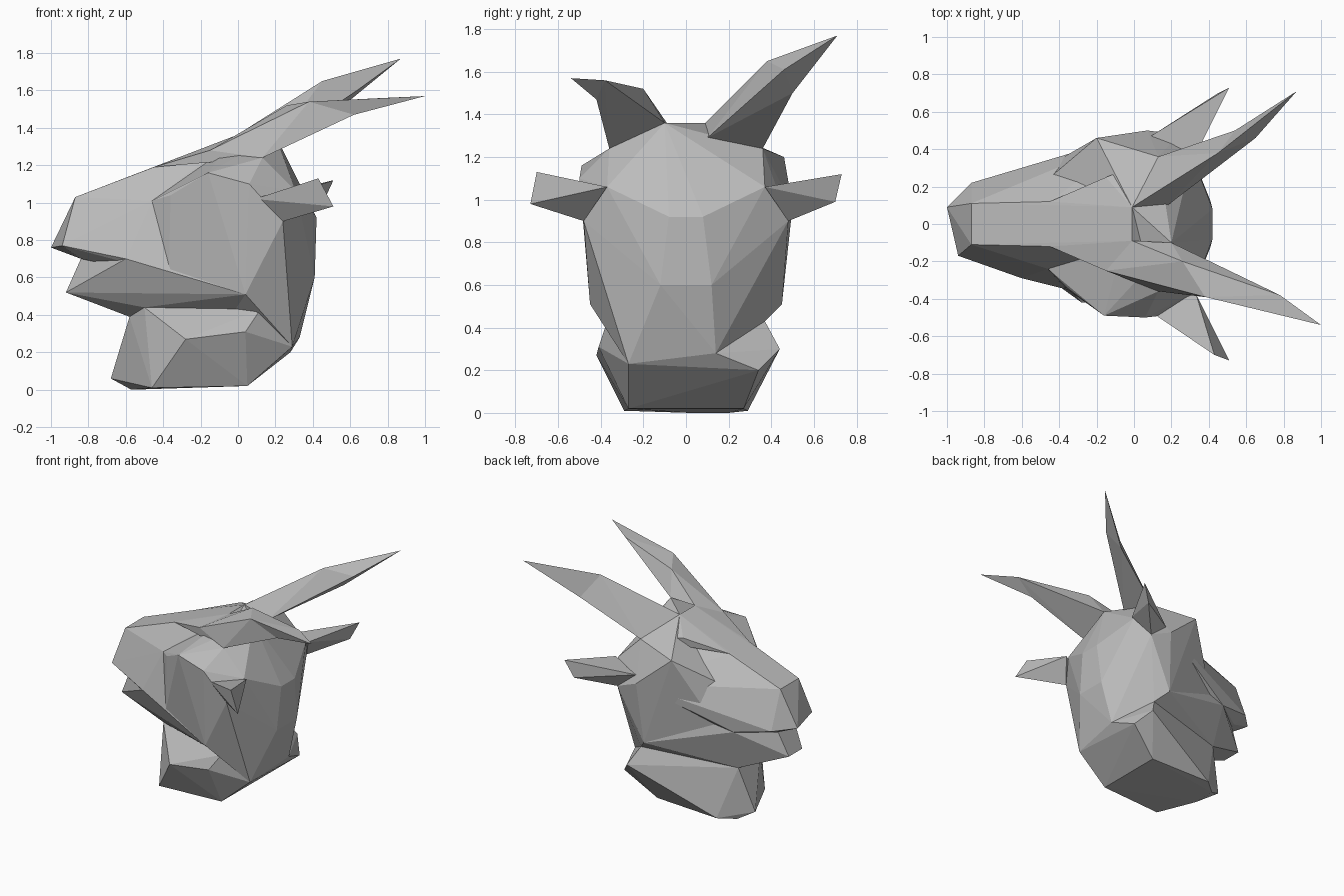
import bpy
import bmesh

default_cube = bpy.data.objects.get("Cube")
if default_cube:
    bpy.data.objects.remove(default_cube, do_unlink=True)

# One plain stone colour for the whole head
stone = bpy.data.materials.new("stone_grey")
stone.use_nodes = True
grey = (.5, .5, .5, 1)
stone.diffuse_color = grey
stone.node_tree.nodes["Principled BSDF"].inputs["Base Color"].default_value = grey


def mirrored(*points):
    """Return the mirror images of the points across y."""
    return [(x, -y, z) for x, y, z in points]


def both_sides(*points):
    """Return the points together with their mirror images."""
    return list(points) + mirrored(*points)


def faceted_part(name, points):
    """Wrap a faceted, flat shaded solid around a few corner points."""
    mesh = bpy.data.meshes.new(name)
    bm = bmesh.new()
    for point in points:
        bm.verts.new(point)
    result = bmesh.ops.convex_hull(bm, input=bm.verts[:])
    unused = {v for v in result["geom_interior"] + result["geom_unused"]
              if isinstance(v, bmesh.types.BMVert)}
    bmesh.ops.delete(bm, geom=list(unused), context="VERTS")
    bmesh.ops.recalc_face_normals(bm, faces=bm.faces[:])
    bm.to_mesh(mesh)
    bm.free()
    mesh.materials.append(stone)
    part = bpy.data.objects.new(name, mesh)
    bpy.context.collection.objects.link(part)


def horn(name, roots, bend, tip):
    """A horn made of a thick base and a slimmer point beyond the bend."""
    faceted_part(name + "_base", roots + bend)
    faceted_part(name + "_point", bend + [tip])


# Landmarks shared by both sides, given for +y
ear_root = (.24, .48, .9)
eye_corner = (-.46, .24, 1.01)
bridge_end = (-.45, .12, 1.19)
forehead = (-.15, .25, 1.28)
crown_side = (.13, .36, 1.24)
crown_front = (-.01, .09, 1.36)
crown_back = (.18, .1, 1.29)
cheek_corner = (.04, .45, .51)
jaw_hinge = (.12, .37, .43)
lip_middle = (-.6, .29, .7)

# Landmarks of the far (+y) side
far_lip = (-.46, .31, .73)
far_cheek = (.07, .5, .97)
far_brow = (-.2, .46, 1.2)

# Landmarks of the near (-y) side
near_lip = (-.37, -.34, .62)
near_brow = [(-.36, -.34, 1.04), (-.16, -.49, 1.16), (.06, -.5, 1.1)]
near_rear_corner = (.29, -.27, .23)
near_jaw_under = (-.5, -.18, .44)

# Single landmarks that sit off the centre line
nape = (.33, .14, .28)
crown_high = (.2, -.1, 1.36)
throat_front = [(-.58, .2, .39), (-.58, -.06, .39)]

# Muzzle, turned slightly to one side
muzzle_tip = [(-1, .09, .76), (-.87, .22, .75), (-.94, -.17, .77)]
muzzle_back = [far_lip, far_cheek, near_lip] + mirrored(cheek_corner)
faceted_part("muzzle", muzzle_tip + muzzle_back + both_sides(
    (-.87, .11, 1.03),      # nose bridge
    (-.84, .13, .7),        # upper lip
    lip_middle, eye_corner, bridge_end, crown_front))

# Forehead ridge widening from the nose bridge towards the horns
faceted_part("forehead", both_sides(
    bridge_end, forehead, crown_front, crown_side))

# Skull, brows and back of the head
skull_sides = [far_lip, far_cheek, far_brow, near_lip, near_rear_corner]
faceted_part("skull", skull_sides + near_brow + [
    nape, crown_high, crown_back, crown_front] + both_sides(
    eye_corner, ear_root, cheek_corner, jaw_hinge, crown_side,
    (.31, .37, 1.06),       # behind the ear
    (.42, .08, .92),        # back of the skull
    (.41, .12, .6)))        # neck

# Lower jaw, tucked under the muzzle
faceted_part("lower_jaw", throat_front + [
    far_lip, near_lip, near_jaw_under] + both_sides(
    (-.84, .1, .7),         # jaw rim
    (-.92, .08, .52),       # jaw tip
    lip_middle, cheek_corner, jaw_hinge))

# Throat block with an offset chin and a longer ridge on the near side
chin = [(-.68, .14, .06), (-.57, .2, 0), (-.57, .02, 0)]
far_throat = [(.19, .44, .3), (.28, .34, .2)]
near_throat = [(-.28, -.42, .27), (.04, -.41, .31),
               near_rear_corner, near_jaw_under]
faceted_part("throat", throat_front + chin + far_throat + near_throat + [
    nape] + both_sides(
    jaw_hinge,
    (-.46, .29, .01),       # base front
    (.05, .27, .02)))       # base back

# The two horns have different sweeps
horn("tall_horn", [crown_front, crown_back, crown_side],
     bend=[(.45, .38, 1.65), (.65, .46, 1.61), (.54, .5, 1.5)],
     tip=(.87, .71, 1.77))

upper_bend = (.26, -.2, 1.52)
horn("swept_horn", mirrored(crown_front, crown_side, forehead) + [
     crown_high, upper_bend],
     bend=[(.38, -.39, 1.54), (.78, -.38, 1.56), (.62, -.42, 1.47)],
     tip=(1, -.54, 1.57))

# Wedge ears, twisted in opposite directions
ear_base = [(.09, .47, 1.02), ear_root, (.33, .37, 1.06)]
near_ear = ear_base + [(.43, .7, 1.13), (.51, .73, .98)]
far_ear = ear_base + [(.51, .73, 1.12), (.45, .7, .99)]
faceted_part("near_ear", mirrored(*near_ear))
faceted_part("far_ear", far_ear)
